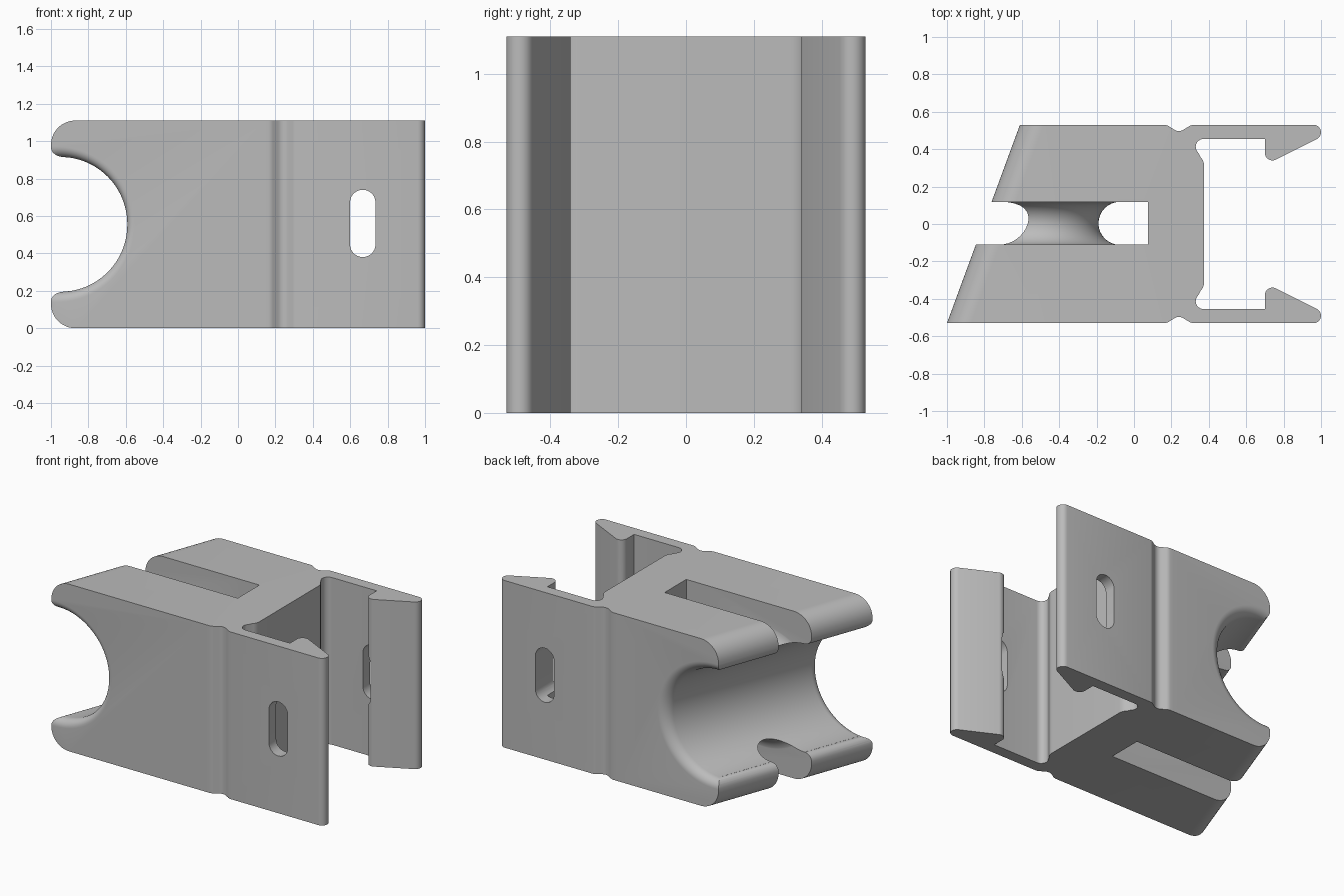
import bpy
import bmesh
from math import sin, cos, pi, sqrt, radians

if "Cube" in bpy.data.objects:
    bpy.data.objects.remove(bpy.data.objects["Cube"], do_unlink=True)

HEIGHT = 1.11
MID = HEIGHT / 2
HALF = 0.53          # half depth in y
SLANT = 0.368        # x shift of the cradle end per unit of y

grey = bpy.data.materials.new("plain_grey")
grey.use_nodes = True
COLOUR = (0.5, 0.5, 0.5, 1)
grey.diffuse_color = COLOUR
grey.node_tree.nodes["Principled BSDF"].inputs["Base Color"].default_value = COLOUR


def loft(name, rings):
    """Closed solid through matching rings of 3D points."""
    bm = bmesh.new()
    loops = [[bm.verts.new(p) for p in ring] for ring in rings]
    bm.faces.new(loops[0])
    bm.faces.new(loops[-1])
    for a, b in zip(loops, loops[1:]):
        for i in range(len(a)):
            j = (i + 1) % len(a)
            bm.faces.new((a[i], a[j], b[j], b[i]))
    bmesh.ops.recalc_face_normals(bm, faces=bm.faces)
    mesh = bpy.data.meshes.new(name)
    bm.to_mesh(mesh)
    bm.free()
    mesh.materials.append(grey)
    obj = bpy.data.objects.new(name, mesh)
    bpy.context.collection.objects.link(obj)
    return obj


def combine(target, tool, operation):
    """Apply a boolean and remove the tool."""
    mod = target.modifiers.new("cut", 'BOOLEAN')
    mod.operation = operation
    mod.solver = 'EXACT'
    mod.object = tool
    bpy.context.view_layer.update()
    graph = bpy.context.evaluated_depsgraph_get()
    mesh = bpy.data.meshes.new_from_object(target.evaluated_get(graph))
    target.modifiers.clear()
    target.data = mesh
    bpy.data.objects.remove(tool, do_unlink=True)


def arc(cx, cy, r, start, end, steps=8):
    angles = [radians(start + (end - start) * i / steps) for i in range(steps + 1)]
    return [(cx + r * cos(a), cy + r * sin(a)) for a in angles]


def circle_xz(cx, cz, r, y, n=96):
    return [(cx + r * cos(2 * pi * i / n), y, cz + r * sin(2 * pi * i / n))
            for i in range(n)]


# Plan outline: block, flexible neck and hooked clip arm, mirrored across y
half_plan = [(-1.3, HALF), (0.14, HALF)]
half_plan += arc(0.16, 0.48, 0.05, 85, 50, 4)
half_plan += arc(0.24, 0.545, 0.048, 230, 310, 6)
half_plan += arc(0.32, 0.48, 0.05, 130, 95, 4)
half_plan += arc(0.96, 0.49, 0.04, 90, -65, 10)
half_plan += arc(0.74, 0.38, 0.04, -65, -180, 8)
half_plan += [(0.70, 0.455)]
half_plan += arc(0.372, 0.413, 0.042, 90, 225, 9)
half_plan += arc(0.305, 0.31, 0.07, 45, 0, 6)
plan = half_plan + [(x, -y) for x, y in reversed(half_plan)]
clip = loft("cable_clip", [[(x, y, z) for x, y in plan] for z in (-0.1, 1.2)])

# Slanted end with two rounded lips
lip = [(3.5, HEIGHT)] + arc(0.13, HEIGHT - 0.13, 0.13, 90, 180, 12)
lip += arc(0.05, 0.965, 0.05, 180, 270, 6)
side = lip + [(u, HEIGHT - z) for u, z in reversed(lip)]
envelope = loft("end_envelope", [
    [(-1 + SLANT * (y + HALF) + u, y, z) for u, z in side] for y in (-0.7, 0.7)])
combine(clip, envelope, 'INTERSECT')

# Tie slot, leaving a waisted saddle behind the cradle
slot = loft("slot_cutter", [
    [(x, y, z) for x, y in ((-1.5, -0.11), (0.075, -0.11), (0.075, 0.117), (-1.5, 0.117))]
    for z in (-0.2, 1.3)])
GROOVE = 0.115
rings = [circle_xz(-0.495, MID, 0.42, -0.2)]
for i in range(17):
    t = -cos(pi * i / 16) * GROOVE
    r = 0.305 + GROOVE - sqrt(max(0, GROOVE ** 2 - t * t))
    rings.append(circle_xz(-0.495, MID, r, 0.0035 + t))
rings.append(circle_xz(-0.495, MID, 0.42, 0.2))
combine(slot, loft("saddle", rings), 'DIFFERENCE')
combine(clip, slot, 'DIFFERENCE')

# Cradle channel following the slant, with rounded mouths
FILLET = 0.055
mouth = []
for i in range(9):
    a = pi / 2 * i / 8
    mouth.append((HALF - FILLET * (1 - sin(a)), 0.36 + FILLET * (1 - cos(a))))
stations = [(-y, r) for y, r in reversed(mouth)] + mouth
stations = [(-0.6, 0.36 + FILLET)] + stations + [(0.6, 0.36 + FILLET)]
channel = loft("channel_cutter", [
    circle_xz(-0.95 + SLANT * (y + 0.48), MID, r, y) for y, r in stations])
combine(clip, channel, 'DIFFERENCE')

# Rounded slot through both arms
R = 0.068
hole = arc(0.667, 0.74 - R, R, 0, 180, 14) + arc(0.667, 0.38 + R, R, 180, 360, 14)
combine(clip, loft("arm_hole_cutter", [[(x, y, z) for x, z in hole] for y in (-1, 1)]),
        'DIFFERENCE')

bpy.ops.object.select_all(action='DESELECT')
clip.select_set(True)
bpy.context.view_layer.objects.active = clip
bpy.ops.object.shade_smooth_by_angle(angle=radians(30))
